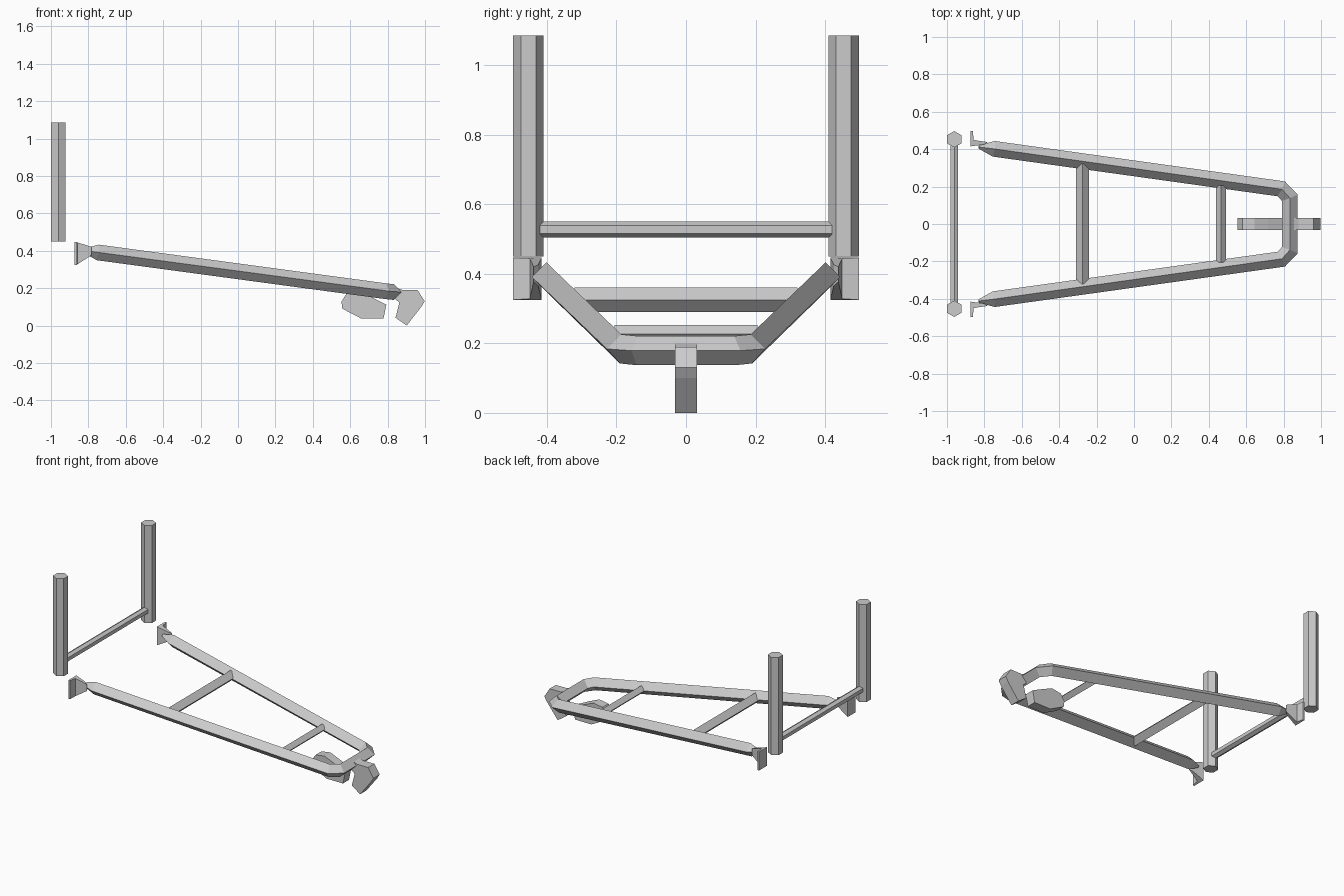
import bpy
import math
from mathutils import Vector

if "Cube" in bpy.data.objects:
    bpy.data.objects.remove(bpy.data.objects["Cube"])


def make(name, verts, faces):
    me = bpy.data.meshes.new(name)
    me.from_pydata([tuple(v) for v in verts], [], faces)
    me.update()
    import bmesh
    bm = bmesh.new()
    bm.from_mesh(me)
    bmesh.ops.recalc_face_normals(bm, faces=bm.faces)
    bm.to_mesh(me)
    bm.free()
    ob = bpy.data.objects.new(name, me)
    bpy.context.collection.objects.link(ob)
    return ob


def skin(name, rings):
    """Join equal-sized rings with quads and cap both ends."""
    n = len(rings[0])
    faces = [(k * n + i, k * n + (i + 1) % n, (k + 1) * n + (i + 1) % n, (k + 1) * n + i)
             for k in range(len(rings) - 1) for i in range(n)]
    last = (len(rings) - 1) * n
    faces += [tuple(range(n)), tuple(range(last, last + n))]
    return make(name, [v for r in rings for v in r], faces)


def tube(name, path, radii, sides=4, up=(0, 0, 1)):
    """Mitred polygonal tube with a corner pointing along 'up'."""
    pts = [Vector(p) for p in path]
    rings = []
    for i, p in enumerate(pts):
        a = (p - pts[i - 1]).normalized() if i else None
        b = (pts[i + 1] - p).normalized() if i < len(pts) - 1 else None
        a, b = a or b, b or a
        t = (a + b).normalized()
        side = t.cross(Vector(up)).normalized()
        top = side.cross(t)
        r = radii[i]
        wide = r / t.dot(a)
        angles = [2 * math.pi * k / sides for k in range(sides)]
        rings.append([p + top * r * math.cos(q) + side * wide * math.sin(q) for q in angles])
    return skin(name, rings)


def slab(name, profile, half):
    """Side profile (x, z) extruded across y."""
    return skin(name, [[(x, y, z) for x, z in profile] for y in (-half, half)])


# U-shaped main frame with tapered rear tips
half_path = [(-0.83, 0.412, 0.402), (-0.75, 0.402, 0.391),
             (0.787, 0.188, 0.184), (0.833, 0.14, 0.179)]
path = half_path + [(x, -y, z) for x, y, z in reversed(half_path)]
radii = [0.009, 0.042, 0.042, 0.042]
tube("main_frame", path, radii + radii[::-1])

# Frame cross members
for name, x, y, z, r in (("rear_cross_member", -0.275, 0.32, 0.325, 0.035),
                         ("front_cross_member", 0.465, 0.205, 0.227, 0.026)):
    tube(name, [(x, -y, z), (x, y, z)], [r, r])

# Rear uprights and the bar between them
for s, label in ((1, "left"), (-1, "right")):
    tube(label + "_upright", [(-0.961, s * 0.453, 0.45), (-0.961, s * 0.453, 1.085)],
         [0.044, 0.044], 6, (0, 1, 0))
tube("upright_tie_bar", [(-0.961, -0.42, 0.527), (-0.961, 0.42, 0.527)], [0.0235, 0.0235], 6)

# L-shaped mounting brackets: plan outline, height narrowing along the web
plan = [(-0.874, 0.497), (-0.862, 0.497), (-0.857, 0.449), (-0.782, 0.438),
        (-0.80, 0.425), (-0.874, 0.415)]
for s, label in ((1, "left"), (-1, "right")):
    low, high = [], []
    for x, y in plan:
        f = max(0, (x + 0.862) / 0.08)
        low.append((x, s * y, 0.325 + 0.052 * f))
        high.append((x, s * y, 0.446 - 0.026 * f))
    skin(label + "_bracket", [low, high])

# Hook at the nose and the pad under the frame
slab("nose_hook", [(0.835, 0.207), (0.88, 0.19), (0.96, 0.19), (0.998, 0.13), (0.98, 0.1),
                   (0.902, 0.0), (0.842, 0.042), (0.863, 0.123), (0.83, 0.15)], 0.032)
slab("under_pad", [(0.553, 0.128), (0.58, 0.17), (0.645, 0.18), (0.716, 0.15),
                   (0.793, 0.112), (0.778, 0.037), (0.66, 0.037), (0.558, 0.09)], 0.031)
